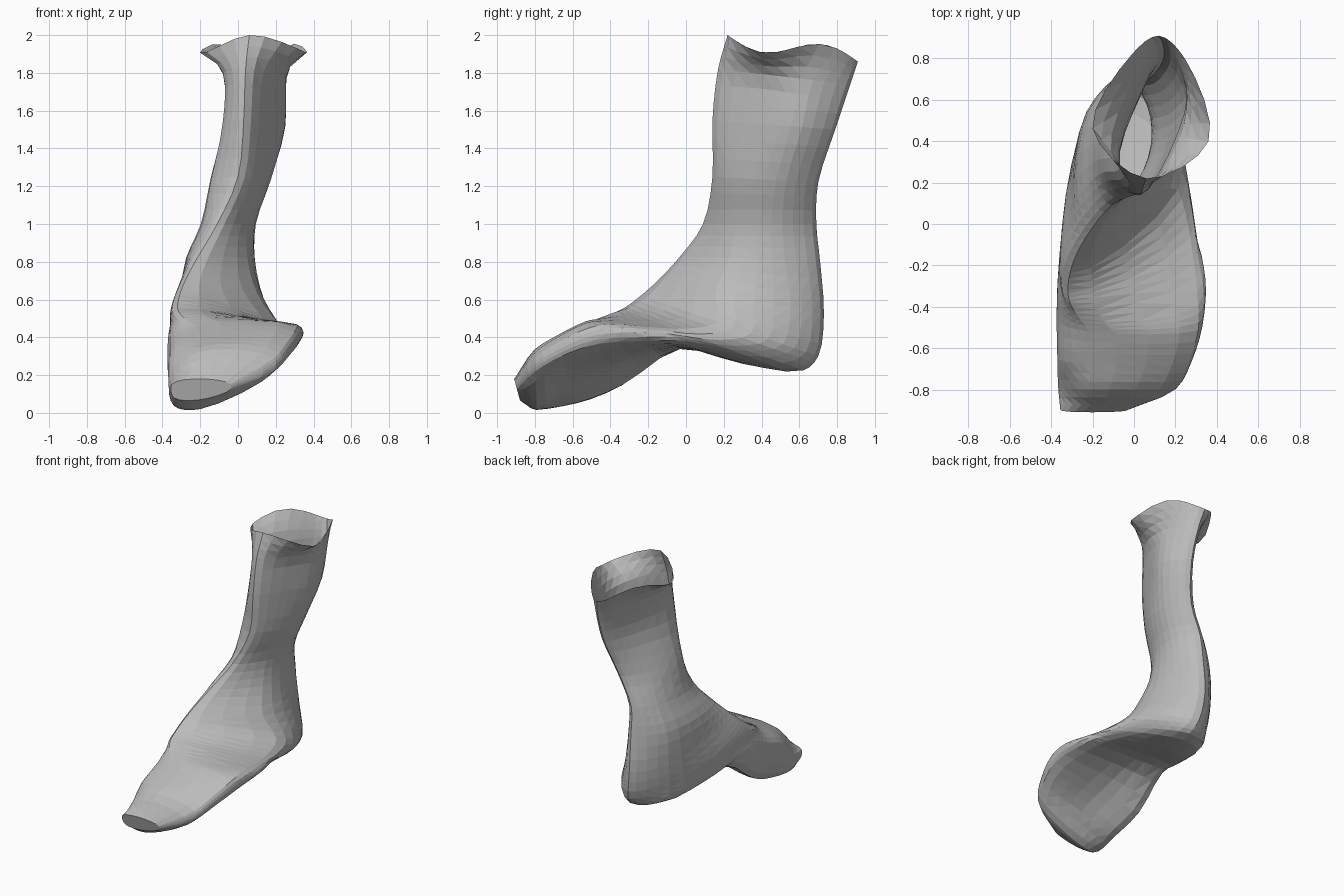
import bpy, bmesh
from math import pi, sin
from mathutils import Vector

cube = bpy.data.objects.get("Cube")
if cube:
    bpy.data.objects.remove(cube)

mat = bpy.data.materials.new("plain grey")
mat.use_nodes = True
grey = (0.5, 0.5, 0.5, 1)
mat.diffuse_color = grey
mat.node_tree.nodes["Principled BSDF"].inputs["Base Color"].default_value = grey

# Each section: front (y, z), back (y, z), front x, back x, then four edge points
# as (x, position from back to front): right upper, right lower, left lower, left upper
leg = [
    ((.22, 2.0), (.91, 1.86), .06, .12, (.36, .74), (.25, .17), (-.01, .13), (-.2, .65)),
    ((.17, 1.82), (.87, 1.74), .04, .14, (.22, .65), (.25, .28), (.02, .27), (-.08, .8)),
    ((.14, 1.55), (.79, 1.5), .03, .14, (.18, .65), (.25, .27), (.03, .27), (-.08, .82)),
    ((.14, 1.25), (.7, 1.22), 0, .07, (.13, .7), (.17, .3), (-.07, .28), (-.14, .8)),
    ((.09, 1.0), (.69, 1.0), -.11, -.02, (.05, .7), (.09, .3), (-.15, .22), (-.19, .78)),
    ((-.03, .83), (.71, .8), -.21, -.03, (.05, .65), (.08, .25), (-.22, .22), (-.27, .78)),
]
heel = [
    ((-.15, .7), (.73, .52), -.28, -.03, (.1, .65), (.11, .2), (-.23, .22), (-.31, .75)),
    ((-.24, .62), (.7, .3), -.31, 0, (.21, .57), (.18, .2), (-.22, .2), (-.34, .7)),
    ((-.32, .56), (.62, .225), -.32, .02, (.26, .66), (.21, .3), (-.2, .12), (-.35, .7)),
    ((-.38, .53), (.3, .26), -.31, -.05, (.29, .72), (.28, .45), (-.27, .15), (-.36, .75)),
]
foot = [
    ((-.45, .49), (-.05, .345), -.27, -.06, (.31, .86), (.31, .25), (-.31, 0), (-.36, .7)),
    ((-.52, .46), (-.4, .25), -.22, -.05, (.31, .95), (.32, .55), (-.33, -.5), (-.36, .6)),
    ((-.68, .39), (-.62, .17), -.2, -.05, (.26, .93), (.27, .6), (-.31, -.55), (-.36, .6)),
    ((-.8, .32), (-.79, .02), -.22, -.2, (.19, .9), (.19, .67), (-.34, .06), (-.36, .5)),
    ((-.91, .18), (-.88, .07), -.2, -.2, (-.04, .75), (-.04, .5), (-.34, .1), (-.35, .75)),
]


def curve_point(p, f):
    """Point on a centripetal spline between p[1] and p[2]."""
    t = [0]
    for a, b in zip(p, p[1:]):
        t.append(t[-1] + max((b - a).length, 0.001) ** 0.5)
    at = t[1] + (t[2] - t[1]) * f
    level = list(p)
    for span, starts in ((1, (0, 1, 2)), (2, (0, 1))):
        level = [level[i].lerp(level[i + 1], (at - t[i]) / (t[i + span] - t[i]))
                 for i in starts]
    return level[0].lerp(level[1], f)


def smooth_path(points, steps, closed):
    if closed:
        padded = [points[-1]] + points + points[:2]
    else:
        padded = [2 * points[0] - points[1]] + points + [2 * points[-1] - points[-2]]
    path = [curve_point(padded[i:i + 4], s / steps)
            for i in range(len(padded) - 3) for s in range(steps)]
    return path if closed else path + [points[-1]]


def section(front, back, front_x, back_x, *edges):
    def place(x, s):
        return Vector((x, back[0] + (front[0] - back[0]) * s,
                       back[1] + (front[1] - back[1]) * s))
    corners = [place(front_x, 1), place(*edges[0]), place(*edges[1]),
               place(back_x, 0), place(*edges[2]), place(*edges[3])]
    return smooth_path(corners, 4, True)


# Wavy cuff: low at the side points, high behind them
sections = [section(*s) for s in leg + heel + foot]
for p in sections[0]:
    p.z -= .055 * sin(2 * pi * (p.y - .22) / .69)

# Loft the sections from the open cuff to the closed toe
columns = [smooth_path(list(c), 3, False) for c in zip(*sections)]
bm = bmesh.new()
rings = [[bm.verts.new(p) for p in ring] for ring in zip(*columns)]
for a, b in zip(rings, rings[1:]):
    for i in range(len(a)):
        j = (i + 1) % len(a)
        bm.faces.new((a[i], a[j], b[j], b[i]))
bm.faces.new(rings[-1])
bmesh.ops.recalc_face_normals(bm, faces=bm.faces)
bmesh.ops.triangulate(bm, faces=bm.faces)
mesh = bpy.data.meshes.new("open_boot")
bm.to_mesh(mesh)
bm.free()
mesh.materials.append(mat)
boot = bpy.data.objects.new("open_boot", mesh)
bpy.context.collection.objects.link(boot)
